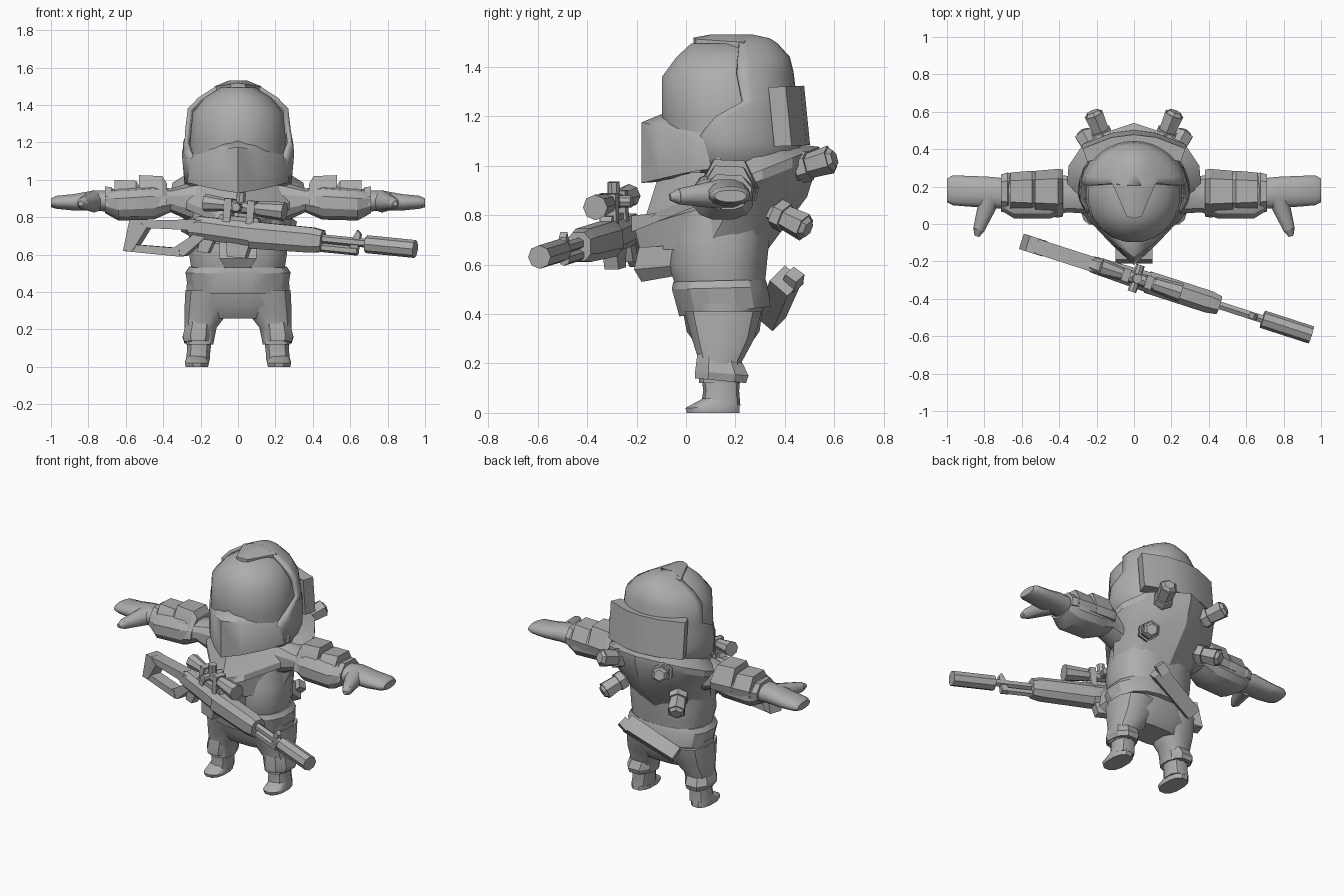
import bpy, bmesh, math
from mathutils import Vector, Matrix

if "Cube" in bpy.data.objects:
    bpy.data.objects.remove(bpy.data.objects["Cube"])

grey = bpy.data.materials.new("armour_grey")
grey.diffuse_color = (0.42, 0.42, 0.42, 1)
grey.use_nodes = True
grey.node_tree.nodes["Principled BSDF"].inputs["Base Color"].default_value = grey.diffuse_color


def make(name, bm, mirror=False, angle=35, solid=0.0, matrix=None):
    """Turn a bmesh into a finished, shaded object."""
    bmesh.ops.recalc_face_normals(bm, faces=bm.faces)
    if matrix:
        bm.transform(matrix)
    me = bpy.data.meshes.new(name)
    bm.to_mesh(me)
    bm.free()
    me.materials.append(grey)
    ob = bpy.data.objects.new(name, me)
    bpy.context.collection.objects.link(ob)
    if solid:
        m = ob.modifiers.new("thickness", 'SOLIDIFY')
        m.thickness = solid
    if mirror:
        ob.modifiers.new("mirror", 'MIRROR')
    bpy.ops.object.select_all(action='DESELECT')
    ob.select_set(True)
    bpy.context.view_layer.objects.active = ob
    bpy.ops.object.shade_smooth_by_angle(angle=math.radians(angle))
    return ob


def skin(rows, closed=True, caps=(True, True)):
    """Bridge rows of points into a surface."""
    bm = bmesh.new()
    vs = [[bm.verts.new(p) for p in r] for r in rows]
    n = len(vs[0])
    for a, b in zip(vs, vs[1:]):
        for i in range(n if closed else n - 1):
            j = (i + 1) % n
            bm.faces.new((a[i], a[j], b[j], b[i]))
    if caps[0]:
        bm.faces.new(vs[0])
    if caps[1]:
        bm.faces.new(vs[-1])
    return bm


def se(c, p):
    return math.copysign(abs(c) ** p, c)


def body(name, rings, n=16, p=0.8, **kw):
    """Upright loft; ring = (half width, y front, y back, z front, z back[, centre x])."""
    rows = []
    for r in rings:
        hx, yf, yb, zf, zb = r[:5]
        c = r[5] if len(r) > 5 else 0
        row = []
        for i in range(n):
            t = 2 * math.pi * (i + 0.5) / n
            s, k = se(math.sin(t), p), se(math.cos(t), p)
            f = (s + 1) / 2
            row.append((c + hx * k, yf + (yb - yf) * f, zf + (zb - zf) * f))
        rows.append(row)
    return make(name, skin(rows), **kw)


def limb(name, rings, n=12, p=0.8, **kw):
    """Loft along x; ring = (x, centre y, centre z, half depth, half height)."""
    rows = []
    for x, y, z, ry, rz in rings:
        ts = [2 * math.pi * (i + 0.5) / n for i in range(n)]
        rows.append([(x, y + ry * se(math.cos(t), p), z + rz * se(math.sin(t), p)) for t in ts])
    return make(name, skin(rows), **kw)


def prism(name, pts, lo, hi, axis='z', matrix=None, **kw):
    """Extrude a polygon along an axis from lo to hi."""
    put = {'z': lambda a, b, h: (a, b, h), 'x': lambda a, b, h: (h, a, b),
           'y': lambda a, b, h: (a, h, b)}[axis]
    return make(name, skin([[put(a, b, h) for a, b in pts] for h in (lo, hi)]),
                angle=20, matrix=matrix, **kw)


def bar(name, a, b, r1, r2=None, n=8, matrix=None, **kw):
    """Tapered rod from a to b."""
    a, b = Vector(a), Vector(b)
    bm = bmesh.new()
    m = Matrix.Translation((a + b) / 2) @ (b - a).to_track_quat('Z', 'Y').to_matrix().to_4x4()
    bmesh.ops.create_cone(bm, cap_ends=True, segments=n, radius1=r1,
                          radius2=r1 if r2 is None else r2, depth=(b - a).length, matrix=m)
    return make(name, bm, matrix=matrix, **kw)


# Helmet: inner visor dome
body("visor_dome", [(.25, -.07, .40, .97, .97), (.26, -.10, .42, 1.2, 1.2), (.245, -.10, .40, 1.36, 1.36),
                    (.18, -.04, .37, 1.44, 1.44), (.09, .02, .31, 1.495, 1.495)], n=20, p=1, angle=50)
# Helmet: open-faced shell, each row ends at its own front edge
rows = []
for z, rx, rf, rb, edge in [(.97, .285, .2, .30, .06), (1.10, .30, .2, .30, .04), (1.14, .30, .2, .295, .07),
                            (1.20, .295, .2, .29, .12), (1.26, .29, .2, .28, .23), (1.38, .272, .2, .265, .21),
                            (1.44, .215, .2, .25, .21), (1.495, .13, .15, .20, .215), (1.515, .085, .14, .17, .21),
                            (1.53, .04, .06, .10, .205)]:
    k = (edge - .17) / (rb if edge > .17 else rf)
    tm = math.acos(max(-1, min(1, k)))
    row = []
    for i in range(17):
        t = tm * (i - 8) / 8
        c = math.cos(t)
        row.append((rx * math.sin(t), .17 + c * (rb if c > 0 else rf), z))
    rows.append(row)
make("helmet_shell", skin(rows, closed=False, caps=(False, True)), solid=.025, angle=40)
# Helmet: crest tongue running forward over the visor
crest = [(.125, .235, 1.50), (.10, .18, 1.502), (.04, .04, 1.512), (0, .03, 1.518), (-.04, .04, 1.512), (-.10, .18, 1.502),
         (-.125, .235, 1.50), (0, .26, 1.53)]
make("helmet_crest", skin([[(x, y, 1.44) for x, y, z in crest], crest, [(x * .4, .2 + (y - .2) * .6, 1.53) for x, y, z in crest]]))
# Helmet: keeled jaw mask, top sloping back into the visor
half = [(.285, .14, .99, 1.10), (.25, .05, .98, 1.11), (.19, -.025, .965, 1.13), (.10, -.11, .945, 1.16), (0, -.18, .93, 1.175)]
mask = half + [(-x, y, a, b) for x, y, a, b in half[-2::-1]]
make("jaw_mask", skin([[(x * .6, y * .5 + .07, a + .01) for x, y, a, b in mask],
                       [(x, y, a) for x, y, a, b in mask], [(x, y, b) for x, y, a, b in mask],
                       [(x * .93, y + .02 + .065 * max(0, 1 - abs(x) / .19), b + .035) for x, y, a, b in mask]]), angle=45)
# Bent guard behind the head
prism("neck_guard", [(.25, .34), (.275, .41), (.12, .47), (0, .485), (-.12, .47), (-.275, .41), (-.25, .34), (0, .40)],
      1.08, 1.32, matrix=Matrix(((1, 0, 0, 0), (0, 1, -.1, .125), (0, .04, 1, -.016), (0, 0, 0, 1))))

# Mantle: yoke with a pointed chest and a stepped back, tapering down to the waist
half = [(0, -.22), (.12, -.11), (.27, .05), (.36, .18), (.35, .31), (.27, .43), (.15, .49), (0, .54)]
plan = half + [(-x, y) for x, y in half[-2:0:-1]]
edge_z = [.94 + .40 * (y - .2) for x, y in plan]
make("shoulder_mantle", skin([
    [(x * .68, .33 + (y - .54) * .68, .66) for x, y in plan],
    [(x * .85, y - .05 * (y > .3), .84 + .1 * (y - .2)) for x, y in plan],
    [(x, y, z - .04) for (x, y), z in zip(plan, edge_z)],
    [(x, y + .05 * (y < -.2), z) for (x, y), z in zip(plan, edge_z)],
    [(x * .74, .17 + (y - .17) * .74, 1.02 + .2 * (y - .2)) for x, y in plan]]), angle=25)
# Torso
body("torso", [(.25, -.04, .32, .50, .50), (.265, -.075, .33, .60, .60), (.265, -.06, .34, .70, .70),
               (.25, -.03, .35, .86, .86)])
body("belt_skirt", [(.27, -.03, .345, .39, .43), (.285, -.06, .335, .50, .51), (.265, -.055, .325, .53, .54)], angle=25)
body("hips", [(.20, .05, .25, .26, .26), (.275, .0, .30, .33, .33), (.28, -.02, .315, .44, .44)])
make("chest_pouch", skin([[(w, yf, z), (-w, yf, z), (-w, .02, z2), (w, .02, z2)] for w, yf, z, z2 in
                          ((.065, -.18, .53, .565), (.10, -.21, .58, .60), (.10, -.19, .67, .68))]), angle=20)

# Back thrusters: nozzle, rim and collar
for tag, a, b in (("upper", (.15, .43, .98), (.215, .585, 1.025)), ("lower", (.19, .34, .82), (.265, .48, .75))):
    a, b = Vector(a), Vector(b)
    bar(tag + "_thruster", a, b, .045, .058, n=6, mirror=True)
    bar(tag + "_thruster_rim", b, b + (b - a) * .1, .05, .035, n=6, mirror=True)
    bar(tag + "_thruster_collar", a + (b - a) * .2, a + (b - a) * .45, .062, n=6, mirror=True)

# Holster slung diagonally across the back of the waist, with its handle
bar("waist_holster", (.15, .405, .535), (-.17, .345, .385), .068, .06, n=4, angle=20)
bar("holster_handle", (.12, .43, .52), (.17, .44, .56), .045, .04, n=4, angle=20)

# Legs
body("leg", [(.075, .05, .22, .12, .12, .205), (.088, .05, .23, .21, .21, .20), (.125, .02, .28, .30, .30, .165),
             (.14, -.01, .31, .41, .41, .145)], n=12, mirror=True)
body("knee_guard", [(.078, .03, .25, .14, .12, .213), (.088, .03, .26, .17, .15, .213), (.08, .04, .235, .24, .20, .205)],
     n=8, mirror=True, angle=25)
body("boot", [(.066, .06, .22, .03, .03, .215), (.065, .07, .215, .09, .09, .21), (.07, .06, .22, .16, .15, .205)],
     n=10, mirror=True)
body("foot", [(.062, .0, .22, 0, 0, .22), (.066, -.005, .22, .02, .025, .22), (.055, .07, .21, .06, .06, .22)],
     n=12, mirror=True)

# Arms
limb("arm", [(.22, .16, .88, .11, .12), (.36, .16, .89, .10, .065), (.45, .15, .88, .125, .095),
             (.64, .15, .87, .125, .09), (.71, .16, .88, .09, .06)], mirror=True, angle=30)
for i, (x0, x1, z) in enumerate(((.38, .53, 1.025), (.52, .66, 1.0), (.65, .71, .965))):
    def section(x, z, s):
        pts = ((-.13, .86), (-.12, .91), (-.06, z), (.07, z - .005), (.12, .91), (.11, .86))
        return [(x, .17 + y * s, h) for y, h in pts]
    s = 1 - .08 * i
    make("arm_plate_%d" % (i + 1), skin([section(x0, z - .045, s), section(x0 + .025, z - .005, s * 1.04),
                                         section(x1, z, s * .95)]), mirror=True, angle=20)
limb("hand", [(.67, .16, .885, .085, .06), (.77, .17, .89, .085, .055), (.88, .175, .88, .085, .045),
              (.97, .18, .88, .082, .036), (1.0, .18, .877, .065, .024)], mirror=True, p=.9, angle=50)
bar("thumb", (.77, .14, .885), (.83, -.03, .875), .06, .032, n=10, mirror=True, angle=60)
bar("thumb_tip", (.83, -.03, .875), (.84, -.065, .873), .032, .014, n=10, mirror=True, angle=60)

# Rifle, built along local x (barrel) and z (up)
u = Vector((1, -.323, -.10)).normalized()
side = Vector((0, 0, 1)).cross(u).normalized()
up = u.cross(side)
G = Matrix.Translation((0, -.287, .725)) @ Matrix((u, side, up)).transposed().to_4x4()


def gbox(name, pts, w):
    return prism(name, pts, -w, w, 'y', matrix=G)


def grod(name, x0, x1, z, r0, r1=None, n=8):
    return bar(name, (x0, 0, z), (x1, 0, z), r0, r1, n, matrix=G)


def gblock(name, rings):
    """Octagonal body; ring = (x, half width, z low, z high)."""
    shape = ((.5, 0), (1, .25), (1, .75), (.5, 1), (-.5, 1), (-1, .75), (-1, .25), (-.5, 0))
    return make(name, skin([[(x, w * a, lo + (hi - lo) * b) for a, b in shape] for x, w, lo, hi in rings]),
                matrix=G, angle=20)


gbox("stock_top_bar", [(-.59, .0), (-.25, .04), (-.2, .04), (-.2, -.02), (-.30, -.02), (-.59, -.035)], .04)
gbox("stock_butt", [(-.62, -.165), (-.60, .0), (-.55, .005), (-.50, -.03), (-.565, -.155)], .043)
gbox("stock_lower_bar", [(-.62, -.165), (-.30, -.165), (-.31, -.12), (-.58, -.125)], .038)
gbox("stock_strut", [(-.32, -.165), (-.28, -.16), (-.15, -.03), (-.21, -.02), (-.34, -.12)], .035)
gblock("receiver", [(-.27, .035, -.05, .03), (-.22, .045, -.06, .06), (.10, .055, -.075, .055)])
gblock("handguard", [(.08, .06, -.085, .06), (.42, .06, -.075, .06), (.48, .05, -.065, .05)])
gbox("grip", [(-.2, -.05), (-.12, -.05), (-.15, -.13), (-.21, -.13)], .025)
gbox("magazine", [(-.05, -.06), (.08, -.06), (.06, -.14), (-.04, -.14)], .03)
grod("barrel", .46, .75, .005, .024, n=6)
grod("lower_tube", .46, .68, -.042, .024, n=6)
gbox("front_sight", [(.63, -.06), (.68, -.06), (.69, .05), (.67, .07), (.65, .03)], .015)
grod("muzzle", .725, 1.0, .0, .048)
# Scope
grod("scope_rear", -.2, -.08, .135, .048, .034)
grod("scope_tube", -.09, .12, .13, .034)
grod("scope_front", .10, .25, .13, .04, .052)
for i, x in enumerate((-.06, .07)):
    gbox("scope_mount_%d" % (i + 1), [(x - .02, .04), (x + .02, .04), (x + .02, .17), (x - .02, .17)], .035)
gbox("scope_rail", [(-.12, .04), (.13, .04), (.11, .08), (-.1, .08)], .025)
bar("scope_top_knob", (0, 0, .13), (0, 0, .21), .026, matrix=G)
bar("scope_side_knob", (0, -.075, .13), (0, .075, .13), .024, matrix=G)
